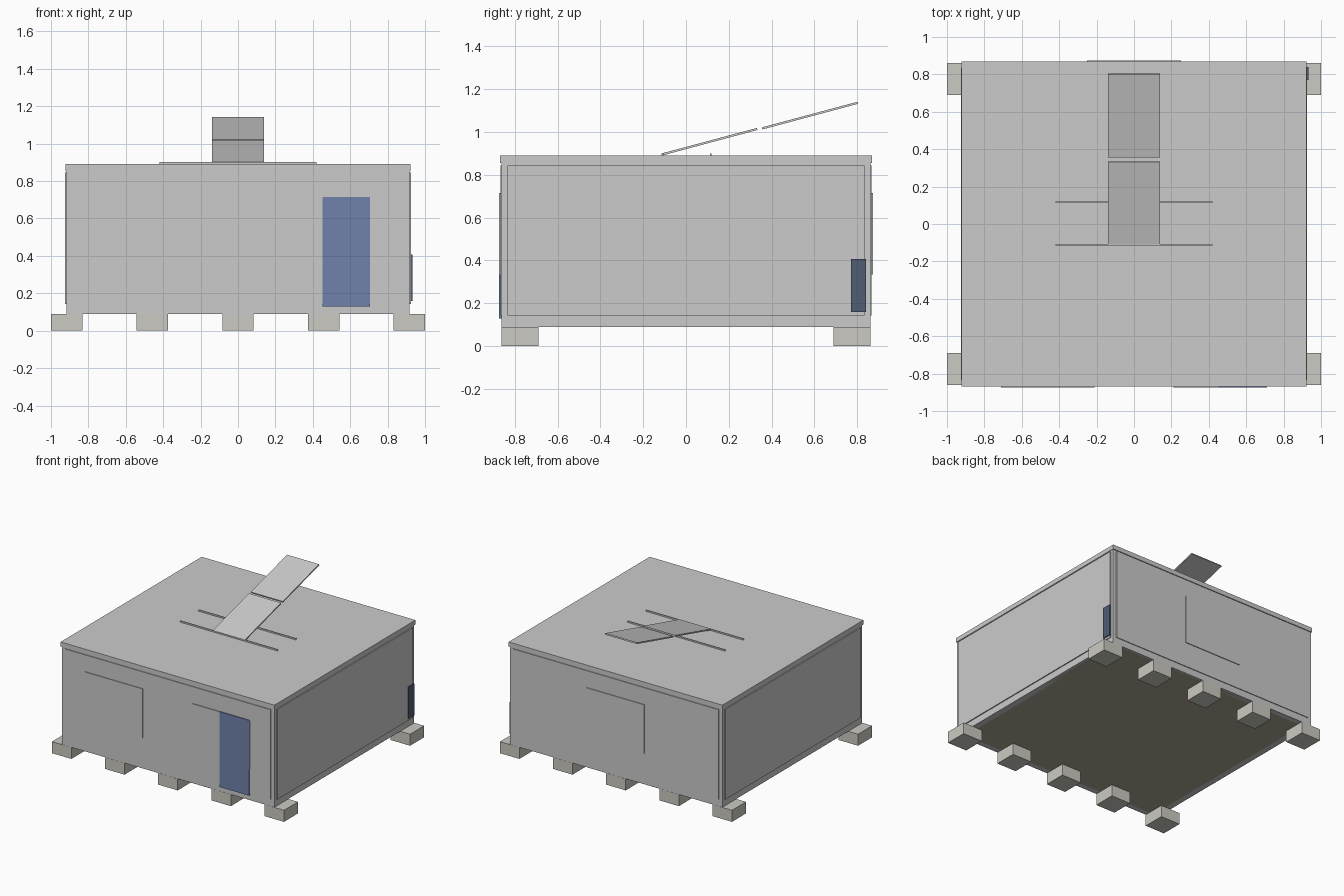
import bpy, math


def mat(name, col):
    m = bpy.data.materials.new(name)
    m.diffuse_color = (*col, 1)
    return m


BLUE = mat("door_blue", (0.16, 0.22, 0.40))
DARK = mat("dark_blue", (0.08, 0.11, 0.17))
STONE = mat("concrete", (0.60, 0.59, 0.54))
FLOOR = mat("floor_brown", (0.42, 0.38, 0.30))


def box(name, x, y, z, m=None, tilt=0.0):
    """Box from (min, max) ranges, optionally tilted about x."""
    c = [(a + b) / 2 for a, b in (x, y, z)]
    bpy.ops.mesh.primitive_cube_add(size=1, location=c)
    o = bpy.context.object
    o.name = name
    o.scale = [b - a for a, b in (x, y, z)]
    o.rotation_euler.x = tilt
    if m:
        o.data.materials.append(m)
    return o


# roof slab and floor
box("roof", (-0.921, 0.921), (-0.868, 0.868), (0.855, 0.89))
box("floor", (-0.90, 0.90), (-0.845, 0.845), (0.09, 0.12), FLOOR)

# frame: corner posts, beams and wall panels on each side
for s in (-1, 1):
    def span(a, b):
        return tuple(sorted((s * a, s * b)))
    for t in (-1, 1):
        box("corner_post", span(0.87, 0.916), tuple(sorted((t * 0.82, t * 0.861))), (0.09, 0.855))
    for z in ((0.09, 0.145), (0.835, 0.855)):
        box("long_beam", (-0.916, 0.916), span(0.82, 0.861), z)
        box("side_beam", span(0.87, 0.916), (-0.861, 0.861), z)
    box("end_wall", (-0.916, 0.916), span(0.83, 0.861), (0.13, 0.855))
    box("side_wall", span(0.88, 0.916), (-0.861, 0.861), (0.13, 0.855))
    box("end_panel", (-0.887, 0.887), span(0.85, 0.867), (0.143, 0.845))
    box("side_panel", span(0.90, 0.924), (-0.835, 0.835), (0.143, 0.845))
    # foundation blocks
    for i in range(5):
        x = -0.916 + i * 0.458
        box("foundation_block", (x - 0.084, x + 0.084), span(0.69, 0.862), (0, 0.09), STONE)

# windows and door
box("front_window_left", (-0.71, -0.21), (-0.873, -0.85), (0.335, 0.715))
box("front_window_right", (0.21, 0.71), (-0.873, -0.85), (0.335, 0.715))
box("back_window", (-0.25, 0.25), (0.85, 0.873), (0.335, 0.715))
box("door", (0.453, 0.705), (-0.8738, -0.85), (0.13, 0.716), BLUE)

# electrical box on the right wall
box("meter_box", (0.915, 0.932), (0.77, 0.84), (0.16, 0.408), DARK)

# roof rails and tilted solar panels
for y in (-0.11, 0.115):
    box("roof_rail", (-0.42, 0.42), (y - 0.004, y + 0.004), (0.885, 0.901))
a = math.radians(15)
for y, z in ((0.11, 0.955), (0.579, 1.077)):
    box("solar_panel", (-0.138, 0.138), (y - 0.231, y + 0.231), (z - 0.005, z + 0.005), None, a)
